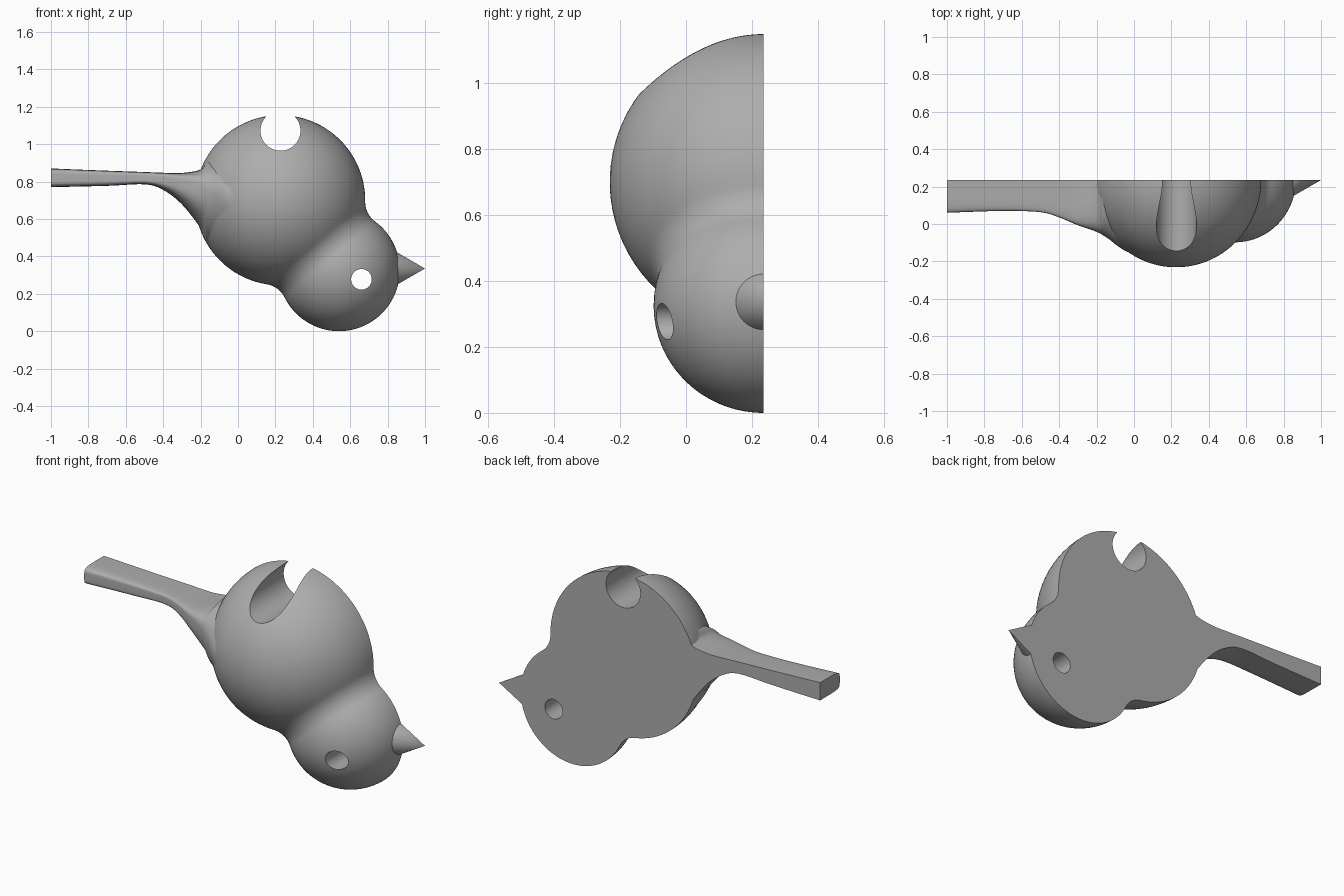
import bpy, bmesh, math
from mathutils import Vector

cube = bpy.data.objects.get("Cube")
if cube:
    bpy.data.objects.remove(cube, do_unlink=True)

BACK = 0.235            # flat back plane
grey = bpy.data.materials.new("plain_grey")
grey.use_nodes = True
COLOUR = (0.42, 0.42, 0.42, 1)
grey.diffuse_color = COLOUR
grey.node_tree.nodes["Principled BSDF"].inputs["Base Color"].default_value = COLOUR


def loft(name, rings):
    """Skin closed rings of points into a capped solid."""
    bm = bmesh.new()
    loops = [[bm.verts.new(p) for p in ring] for ring in rings]
    for a, b in zip(loops, loops[1:]):
        for i in range(len(a)):
            j = (i + 1) % len(a)
            bm.faces.new((a[i], a[j], b[j], b[i]))
    bm.faces.new(loops[0][::-1])
    bm.faces.new(loops[-1])
    bmesh.ops.remove_doubles(bm, verts=bm.verts, dist=1e-5)
    bmesh.ops.recalc_face_normals(bm, faces=bm.faces)
    mesh = bpy.data.meshes.new(name)
    bm.to_mesh(mesh)
    bm.free()
    mesh.materials.append(grey)
    obj = bpy.data.objects.new(name, mesh)
    bpy.context.collection.objects.link(obj)
    return obj


def circle(centre, u, v, n):
    return [centre + u * math.cos(k * math.tau / n) + v * math.sin(k * math.tau / n)
            for k in range(n)]


def combine(target, tool, operation):
    bpy.context.view_layer.objects.active = target
    mod = target.modifiers.new("combine", 'BOOLEAN')
    mod.operation, mod.solver, mod.object = operation, 'EXACT', tool
    bpy.ops.object.modifier_apply(modifier=mod.name)
    bpy.data.objects.remove(tool, do_unlink=True)


# Body and head: one turned profile, two balls joined by a fillet
body_c, head_c = Vector((0.225, BACK, 0.70)), Vector((0.54, BACK, 0.325))
R1, R2, F = 0.455, 0.325, 0.13
dist = (head_c - body_c).length
axis = (head_c - body_c).normalized()
side = Vector((-axis.z, 0, axis.x))
depth = Vector((0, 1.025, 0))
fa = (dist ** 2 + (R1 + F) ** 2 - (R2 + F) ** 2) / (2 * dist)
fr = math.sqrt((R1 + F) ** 2 - fa ** 2)
ang1 = math.atan2(fr, fa)
ang2 = math.atan2(fr, fa - dist)


def arc(c, cr, r, start, end, steps):
    return [(c + r * math.cos(start + (end - start) * k / steps),
             cr + r * math.sin(start + (end - start) * k / steps))
            for k in range(steps + 1)]


profile = (arc(0, 0, R1, math.pi, ang1, 40)
           + arc(fa, fr, F, ang1 - math.pi, ang2 - math.pi, 12)[1:]
           + arc(dist, 0, R2, ang2, 0, 32)[1:])
bird = loft("bird_half", [circle(body_c + axis * t, side * r, depth * r, 96)
                          for t, r in profile])

# Tail stations: x, top, middle, bottom, half width, top and bottom squareness
stations = [
    (-1.0, .87, .82, .77, .175, 6, 6),
    (-.7, .858, .82, .777, .165, 6, 6),
    (-.5, .851, .82, .785, .172, 6, 6),
    (-.4, .847, .81, .755, .200, 6, 4),
    (-.3, .846, .79, .678, .242, 5, 3),
    (-.2, .865, .76, .55, .277, 3.5, 2.2),
    (-.15, .92, .74, .46, .305, 2.2, 2),
    (0, .92, .70, .48, .39, 2, 2),
    (.15, .85, .70, .55, .25, 2, 2),
]


def spline(a, b, c, d, t):
    return [q + .5 * t * (r - p + t * (2 * p - 5 * q + 4 * r - s + t * (3 * (q - r) + s - p)))
            for p, q, r, s in zip(a, b, c, d)]


def section(x, top, mid, bottom, half, n_top, n_bottom, count=80):
    ring = []
    for k in range(count):
        c = math.cos(math.tau * (k + .5) / count)
        s = math.sin(math.tau * (k + .5) / count)
        n, height = (n_top, top - mid) if s > 0 else (n_bottom, mid - bottom)
        ring.append(Vector((x, BACK + math.copysign(half * abs(c) ** (2 / n), c),
                            mid + math.copysign(height * abs(s) ** (2 / n), s))))
    return ring


tail_rings = []
last = len(stations) - 1
for i in range(last):
    four = [stations[min(max(i + o, 0), last)] for o in (-1, 0, 1, 2)]
    tail_rings += [section(*spline(*four, k / 6)) for k in range(6)]
tail_rings.append(section(*stations[-1]))
combine(bird, loft("tail", tail_rings), 'UNION')

# Beak: cone pointing to +x
Y, Z = Vector((0, 1, 0)), Vector((0, 0, 1))
beak = loft("beak", [circle(Vector((x, BACK, .335)), Y * r, Z * r, 64)
                     for x, r in ((.8, .115), (1.0, 0))])
combine(bird, beak, 'UNION')

# Eye hole and hanging hole, bored front to back
X = Vector((1, 0, 0))
for name, x, z, r in (("eye_hole", .66, .277, .055), ("hanging_hole", .227, 1.072, .107)):
    drill = loft(name, [circle(Vector((x, y, z)), X * r, Z * r, 64) for y in (-1, 1)])
    combine(bird, drill, 'DIFFERENCE')

# Flat back
block = loft("back_cutter", [[Vector((x, y, z)) for x, z in ((-2, -1), (2, -1), (2, 2), (-2, 2))]
                             for y in (BACK, 2)])
combine(bird, block, 'DIFFERENCE')

bpy.ops.object.select_all(action='DESELECT')
bird.select_set(True)
bpy.context.view_layer.objects.active = bird
bpy.ops.object.shade_smooth_by_angle(angle=math.radians(30))
